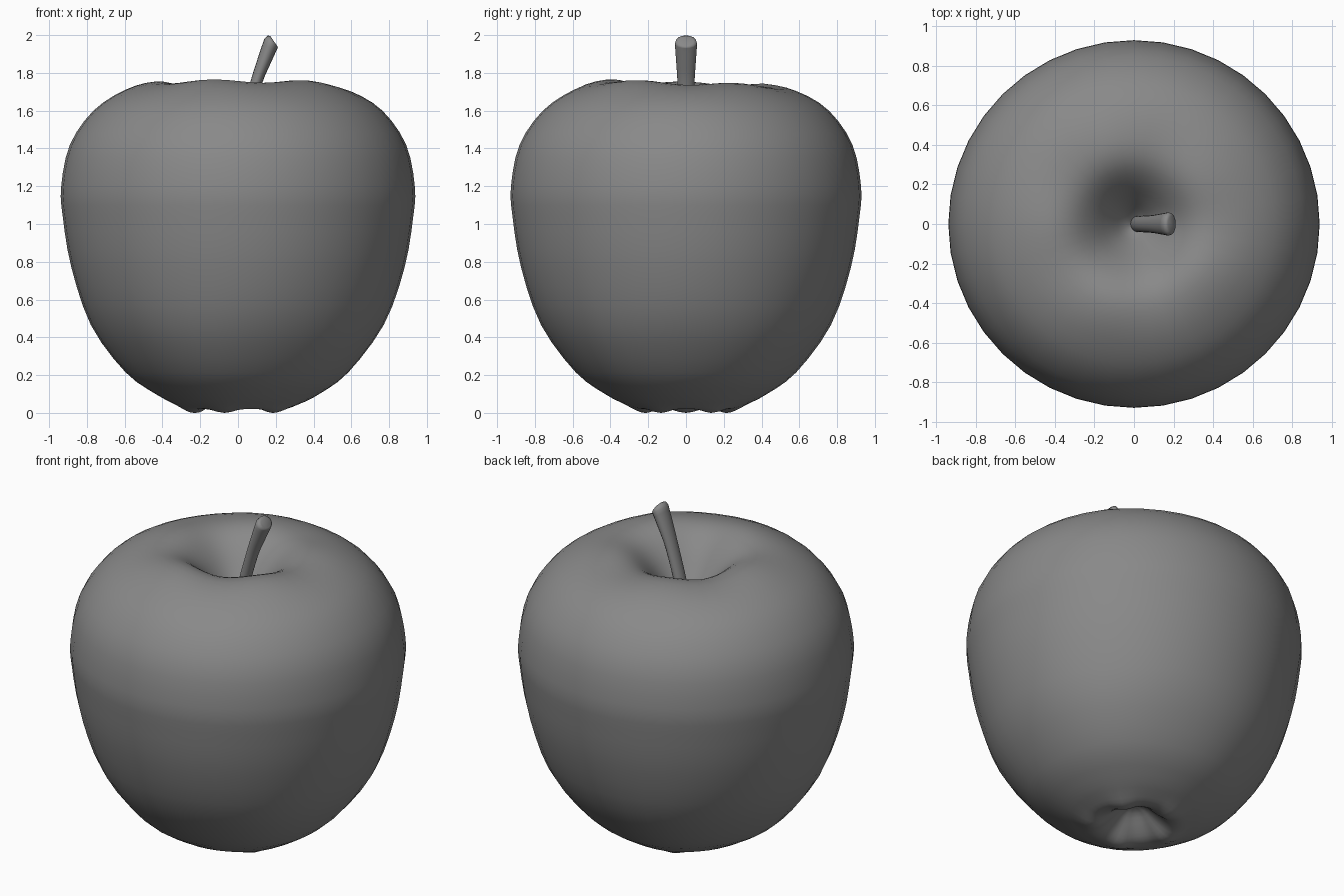
import bpy, bmesh
from math import sin, cos, pi, exp, radians

if "Cube" in bpy.data.objects:
    bpy.data.objects.remove(bpy.data.objects["Cube"])

SIDES = 40
grey = bpy.data.materials.new("dark_grey")
grey.diffuse_color = (.25, .25, .25, 1)
grey.use_nodes = True
grey.node_tree.nodes["Principled BSDF"].inputs["Base Color"].default_value = grey.diffuse_color


def smooth_path(pts, steps):
    """Catmull-Rom interpolation through points of any dimension."""
    out = []
    for i in range(len(pts) - 1):
        p0, p1 = pts[max(i - 1, 0)], pts[i]
        p2, p3 = pts[i + 1], pts[min(i + 2, len(pts) - 1)]
        for s in range(steps):
            t = s / steps
            out.append(tuple(0.5 * (2 * b + (c - a) * t + (2 * a - 5 * b + 4 * c - d) * t * t
                                    + (3 * b - a - 3 * c + d) * t ** 3)
                             for a, b, c, d in zip(p0, p1, p2, p3)))
    return out + [pts[-1]]


def loft(name, rings, first, last, angle):
    """Skin closed rings; end points become fans, None becomes a flat cap."""
    bm = bmesh.new()
    vr = [[bm.verts.new(p) for p in ring] for ring in rings]
    for a, b in zip(vr, vr[1:]):
        n = len(a)
        for i in range(n):
            j = (i + 1) % n
            bm.faces.new((a[i], a[j], b[j], b[i]))
    for ring, tip in ((vr[0], first), (vr[-1], last)):
        if tip is None:
            bm.faces.new(ring)
        else:
            v = bm.verts.new(tip)
            for i in range(len(ring)):
                bm.faces.new((ring[i], ring[(i + 1) % len(ring)], v))
    bmesh.ops.recalc_face_normals(bm, faces=bm.faces)
    me = bpy.data.meshes.new(name)
    bm.to_mesh(me)
    bm.free()
    me.materials.append(grey)
    ob = bpy.data.objects.new(name, me)
    bpy.context.collection.objects.link(ob)
    bpy.ops.object.select_all(action='DESELECT')
    ob.select_set(True)
    bpy.context.view_layer.objects.active = ob
    bpy.ops.object.shade_smooth_by_angle(angle=radians(angle))
    return ob


# Fruit body: revolved profile with five soft lobes at crown and base
profile = [(0, .14), (.06, .125), (.13, .065), (.19, .022), (.25, .014), (.32, .042),
           (.43, .098), (.59, .215), (.775, .465), (.882, .77), (.928, 1.04), (.936, 1.2),
           (.89, 1.42), (.765, 1.60), (.60, 1.705), (.44, 1.745), (.32, 1.725),
           (.22, 1.65), (.13, 1.54), (.06, 1.45), (0, 1.40)]


def body_point(r, z, a):
    lobe = cos(5 * (a - pi))
    if z < .8:
        z -= (.011 * lobe + .003 * cos(10 * a)) * exp(-((r - .21) / .1) ** 2)
        r += .006 * lobe * min(1, r / .5) * exp(-((z - .3) / .25) ** 2)
    elif z > 1.3:
        z += (.009 * lobe - .012 * sin(a)) * exp(-((r - .42) / .2) ** 2)
    return (r * cos(a), .99 * r * sin(a), max(z, 0))


path = smooth_path(profile, 3)
rings = [[body_point(r, z, 2 * pi * i / SIDES) for i in range(SIDES)] for r, z in path[1:-1]]
loft("apple_body", rings, (0, 0, .14), (0, 0, 1.40), 180)

# Stem: leaning, flaring oval rings (centre x, z, half-axis x, z, half-width y)
stem = [(0.01, 1.36, .033, -.005, .040), (.032, 1.52, .031, -.006, .041),
        (.095, 1.745, .029, -.010, .045), (.141, 1.87, .034, -.015, .053),
        (.174, 1.955, .035, -.025, .059)]
stem = smooth_path(stem, 3) + [(.184, 1.966, .027, -.032, .055), (.189, 1.969, .018, -.026, .04)]
rings = [[(x + hx * cos(t), w * sin(t), z + hz * cos(t))
          for t in (2 * pi * i / 16 for i in range(16))] for x, z, hx, hz, w in stem]
loft("stem", rings, None, None, 75)
